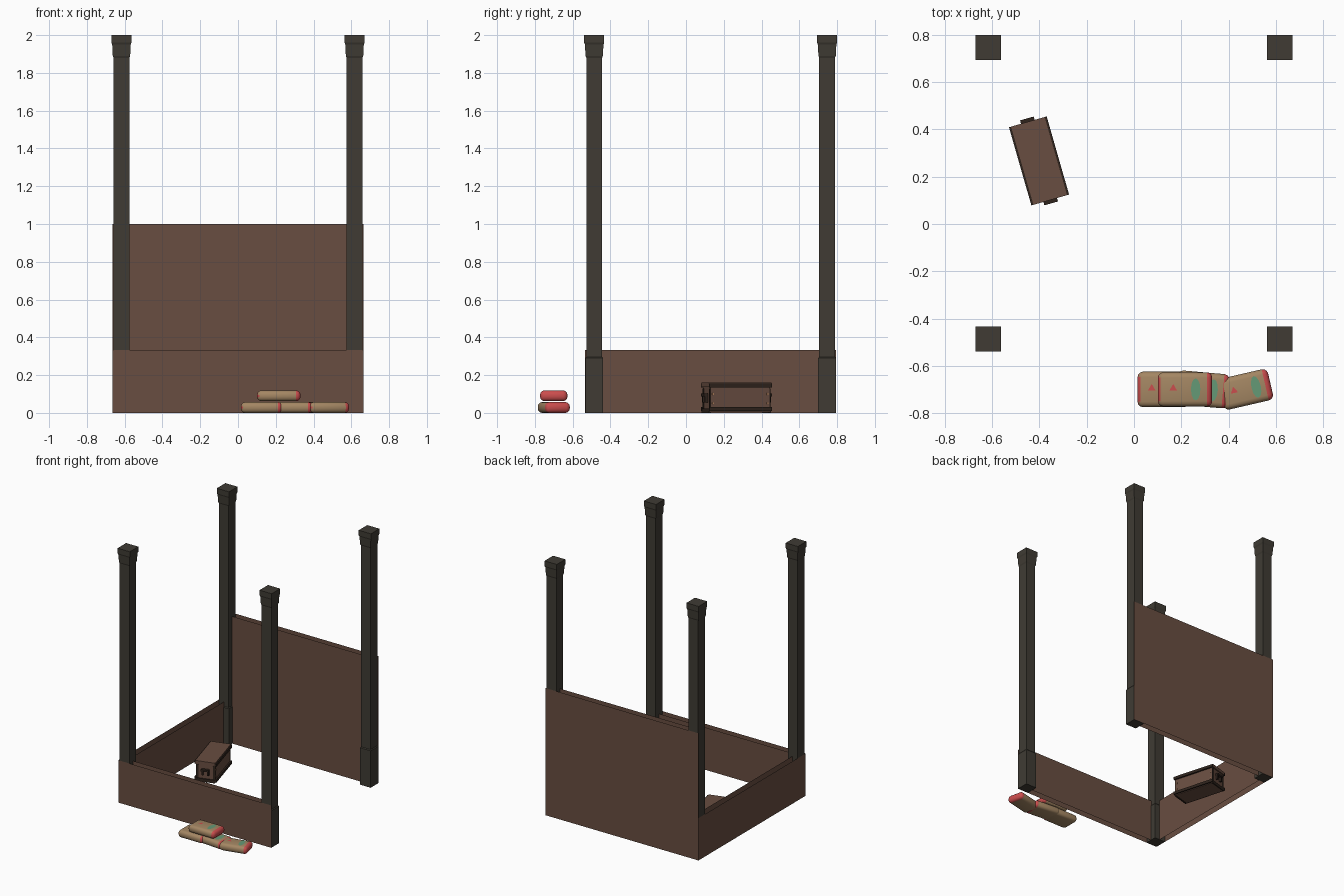
import bpy, bmesh, math
from mathutils import Matrix, Vector

if "Cube" in bpy.data.objects:
    bpy.data.objects.remove(bpy.data.objects["Cube"])


def material(name, rgb):
    m = bpy.data.materials.new(name)
    m.use_nodes = True
    m.diffuse_color = (*rgb, 1)
    m.node_tree.nodes["Principled BSDF"].inputs["Base Color"].default_value = (*rgb, 1)
    return m


WOOD = material("brown wood", (0.14, 0.075, 0.052))
POST = material("dark post", (0.05, 0.044, 0.034))
TRIM = material("dark chest trim", (0.028, 0.017, 0.012))
BRASS = material("copper studs", (0.40, 0.20, 0.10))
TAN = material("tan sack", (0.37, 0.24, 0.125))
RED = material("red sack ends", (0.60, 0.075, 0.075))
GREEN = material("green sack patch", (0.13, 0.32, 0.18))


def finish(name, bm, mats, matrix=Matrix()):
    mesh = bpy.data.meshes.new(name)
    bm.to_mesh(mesh)
    bm.free()
    for m in mats:
        mesh.materials.append(m)
    ob = bpy.data.objects.new(name, mesh)
    ob.matrix_world = matrix
    bpy.context.collection.objects.link(ob)
    return ob


def add_box(bm, center, size, slot=0):
    made = bmesh.ops.create_cube(bm, size=1, matrix=Matrix.Translation(center)
                                 @ Matrix.Diagonal((*size, 1)))
    for f in {f for v in made["verts"] for f in v.link_faces}:
        f.material_index = slot


# Corner posts: a square profile swept upward, with a plinth and a flared cap
PX, FRONT, BACK = 0.617, -0.486, 0.747
PROFILE = [(0, 0.047), (0.29, 0.047), (0.297, 0.042), (1.88, 0.042),
           (1.89, 0.046), (1.95, 0.049), (1.96, 0.053), (2, 0.053)]


def post(name, x, y):
    bm = bmesh.new()
    rings = [[bm.verts.new((sx * r, sy * r, z))
              for sx, sy in ((-1, -1), (1, -1), (1, 1), (-1, 1))] for z, r in PROFILE]
    for low, high in zip(rings, rings[1:]):
        for i in range(4):
            j = (i + 1) % 4
            bm.faces.new((low[i], low[j], high[j], high[i]))
    bm.faces.new(rings[-1])
    bm.faces.new(rings[0][::-1])
    finish(name, bm, [POST], Matrix.Translation((x, y, 0)))


for side, x in (("left", PX), ("right", -PX)):
    post("front_post_" + side, x, FRONT)
    post("back_post_" + side, x, BACK)


# Walls: an outer sheet over the posts and an inner sheet between them
def sheet(bm, a, b, height):
    a, b, up = Vector((*a, 0)), Vector((*b, 0)), Vector((0, 0, height))
    bm.faces.new([bm.verts.new(p) for p in (a, b, b + up, a + up)])


def wall(name, a, b, inward, height):
    a, b, inward = Vector(a), Vector(b), Vector(inward)
    bm = bmesh.new()
    sheet(bm, a, b, height)
    inset = (b - a).normalized() * 0.09
    sheet(bm, b - inset + inward, a + inset + inward, height)
    finish(name, bm, [WOOD])


X, Y0, Y1, GAP = 0.665, FRONT - 0.049, BACK + 0.048, 0.05
wall("front_wall", (-X, Y0), (X, Y0), (0, GAP), 0.333)
wall("back_wall", (X, Y1), (-X, Y1), (0, -GAP), 1)
wall("side_wall", (-X, Y1), (-X, Y0), (GAP, 0), 0.333)

# Chest: body, lid, dark rails, end handles and corner studs
bm = bmesh.new()
add_box(bm, (0, 0, 0.075), (0.142, 0.326, 0.14))
add_box(bm, (0, 0, 0.148), (0.148, 0.344, 0.024))
for s in (-1, 1):
    for z in (0.02, 0.145):
        add_box(bm, (s * 0.076, 0, z), (0.014, 0.344, 0.022), 1)
    add_box(bm, (0, s * 0.166, 0.012), (0.142, 0.01, 0.024), 1)
    add_box(bm, (0, s * 0.176, 0.095), (0.06, 0.022, 0.014), 1)
    for e in (-1, 1):
        add_box(bm, (s * 0.022, e * 0.173, 0.075), (0.012, 0.016, 0.04), 1)
        add_box(bm, (s * 0.064, e * 0.164, 0.075), (0.02, 0.006, 0.11), 1)
        for z in (0.05, 0.1):
            add_box(bm, (s * 0.072, e * 0.15, z), (0.005, 0.008, 0.008), 2)
finish("chest", bm, [WOOD, TRIM, BRASS],
       Matrix.Translation((-0.402, 0.267, 0)) @ Matrix.Rotation(math.radians(16), 4, "Z"))


# Sacks: soft rounded blocks with red ends and a green patch on top
def sack(name, x, y, z, length, width, angle):
    height = 0.057
    place = Matrix.Translation((x, y, z)) @ Matrix.Rotation(math.radians(angle), 4, "Z")
    bm = bmesh.new()
    add_box(bm, (0, 0, height / 2), (length, width, height))
    bmesh.ops.bevel(bm, geom=bm.edges[:], offset=0.023, segments=3,
                    profile=0.5, affect="EDGES")
    for f in bm.faces:
        cx = f.calc_center_median().x
        f.material_index = int(cx > length / 2 - 0.022 or cx < 0.008 - length / 2)
    ob = finish(name, bm, [TAN, RED], place)
    bpy.ops.object.select_all(action="DESELECT")
    ob.select_set(True)
    bpy.context.view_layer.objects.active = ob
    bpy.ops.object.shade_smooth_by_angle(angle=math.radians(50))

    # Painted marks as thin plates
    bm = bmesh.new()
    bmesh.ops.create_circle(bm, cap_ends=True, radius=1, segments=12,
                            matrix=Matrix.Translation((0.045, 0, height + 0.001))
                            @ Matrix.Diagonal((0.02, 0.047, 1, 1)))
    finish(name + "_patch", bm, [GREEN], place)
    bm = bmesh.new()
    bmesh.ops.create_circle(bm, cap_ends=True, radius=0.018, segments=3,
                            matrix=Matrix.Translation((-0.05, 0.005, height + 0.001)))
    finish(name + "_mark", bm, [RED], place)


sack("sack_right", 0.125, -0.70, 0, 0.22, 0.15, 0)
sack("sack_middle", 0.29, -0.70, 0, 0.22, 0.145, -5)
sack("sack_left", 0.473, -0.70, 0, 0.215, 0.135, 13)
sack("sack_top", 0.216, -0.70, 0.062, 0.23, 0.145, 0)
